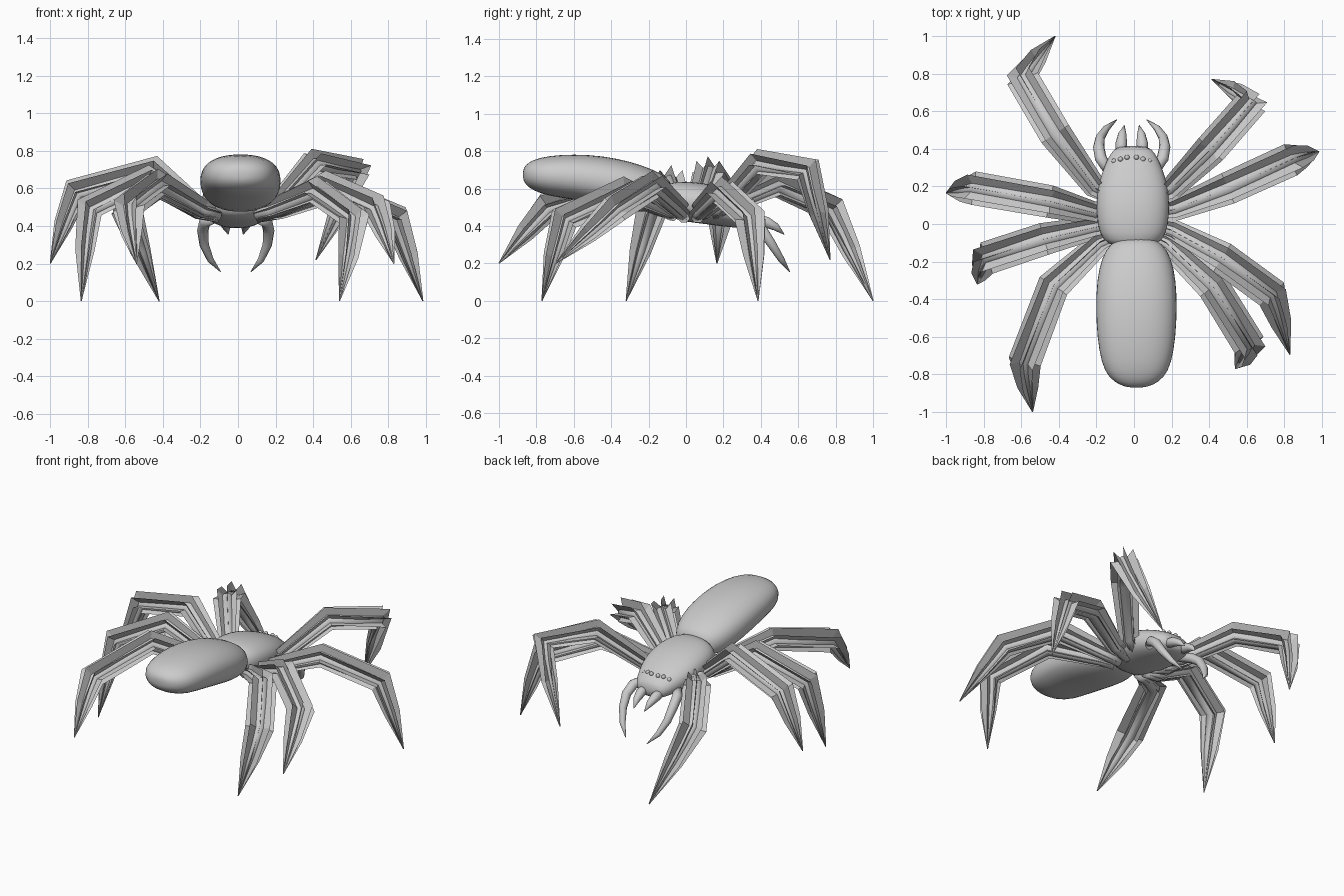
import bpy, math
from mathutils import Vector

if "Cube" in bpy.data.objects:
    bpy.data.objects.remove(bpy.data.objects["Cube"])


def make(name, verts, faces, smooth=True):
    me = bpy.data.meshes.new(name)
    me.from_pydata([tuple(v) for v in verts], [], faces)
    me.update()
    ob = bpy.data.objects.new(name, me)
    bpy.context.collection.objects.link(ob)
    for p in me.polygons:
        p.use_smooth = smooth
    return ob


def skin(rings, n):
    """Quads between rings of n points, with end caps."""
    faces = [(i * n + k, i * n + (k + 1) % n, (i + 1) * n + (k + 1) % n, (i + 1) * n + k)
             for i in range(rings - 1) for k in range(n)]
    faces.append(tuple(reversed(range(n))))
    faces.append(tuple(range((rings - 1) * n, rings * n)))
    return faces


def body(name, sections, cx, n=20, power=0.88):
    """Loft of rounded sections (y, z centre, half width, half height)."""
    verts = []
    for y, z, rx, rz in sections:
        for k in range(n):
            a = -2 * math.pi * k / n
            c, s = math.cos(a), math.sin(a)
            verts.append((cx + rx * math.copysign(abs(c) ** power, c), y,
                          z + rz * math.copysign(abs(s) ** power, s)))
    ob = make(name, verts, skin(len(sections), n))
    m = ob.modifiers.new("round", 'SUBSURF')
    m.levels = m.render_levels = 1
    return ob


def frames(path, side):
    """Up and side directions at each path point."""
    out = []
    for i, p in enumerate(path):
        t = (path[i + 1] - p).normalized() if i < len(path) - 1 else Vector()
        if i > 0:
            t = t + (p - path[i - 1]).normalized()
        t.normalize()
        u = side.cross(t).normalized()
        out.append((u, t.cross(u).normalized()))
    return out


def tube(name, path, radii, side, n=8):
    path = [Vector(p) for p in path]
    verts = []
    for p, r, (u, s) in zip(path, radii, frames(path, side)):
        for k in range(n):
            a = 2 * math.pi * (k + 0.5) / n
            verts.append(p + r * (u * math.cos(a) + s * math.sin(a)))
    return make(name, verts, skin(len(path), n))


# Abdomen and front body
body("abdomen", [(-0.872, 0.675, 0.03, 0.02), (-0.862, 0.674, 0.085, 0.05), (-0.82, 0.672, 0.15, 0.083),
                 (-0.74, 0.668, 0.19, 0.108), (-0.6, 0.663, 0.212, 0.123), (-0.45, 0.643, 0.219, 0.134),
                 (-0.3, 0.613, 0.214, 0.135), (-0.18, 0.588, 0.188, 0.117), (-0.1, 0.573, 0.14, 0.09),
                 (-0.075, 0.57, 0.07, 0.05)], 0.013)
body("head_body", [(-0.125, 0.54, 0.09, 0.06), (-0.09, 0.54, 0.165, 0.095), (0.0, 0.53, 0.192, 0.11),
                   (0.1, 0.52, 0.197, 0.11), (0.2, 0.5, 0.19, 0.105), (0.3, 0.475, 0.158, 0.088),
                   (0.38, 0.452, 0.12, 0.066), (0.418, 0.442, 0.08, 0.04)], -0.006)

# Curved fangs, short mouth cones and eyes, mirrored
for sx, tag in ((-1, "left"), (1, "right")):
    def at(x, y, z):
        return Vector((sx * x - 0.012, y, z))
    tube(tag + "_fang",
         [at(0.12, 0.28, 0.44), at(0.165, 0.35, 0.42), at(0.176, 0.41, 0.375), at(0.168, 0.46, 0.3),
          at(0.135, 0.51, 0.22), at(0.08, 0.555, 0.155)],
         [0.028, 0.032, 0.03, 0.025, 0.018, 0.002], Vector((1, 0, 0)), 10)
    tube(tag + "_mouth_cone",
         [at(0.055, 0.36, 0.435), at(0.056, 0.43, 0.42), at(0.05, 0.48, 0.395), at(0.04, 0.525, 0.355)],
         [0.032, 0.031, 0.022, 0.002], Vector((1, 0, 0)), 10)
    for i, (x, y, z) in enumerate([(0.095, 0.335, 0.515), (0.06, 0.345, 0.528), (0.025, 0.355, 0.53)]):
        bpy.ops.mesh.primitive_uv_sphere_add(segments=10, ring_count=6, radius=0.014, location=at(x, y, z))
        eye = bpy.context.object
        eye.name = f"{tag}_eye_{i + 1}"
        bpy.ops.object.shade_smooth()

# Legs: in-body root, base, first knee, second knee, tip
legs = {
    "right_leg_1": [(0.10, 0.14, 0.46), (0.2, 0.19, 0.49), (0.41, 0.40, 0.72), (0.62, 0.64, 0.69), (0.415, 0.77, 0.22)],
    "right_leg_2": [(0.10, 0.06, 0.45), (0.22, 0.08, 0.47), (0.50, 0.19, 0.57), (0.83, 0.34, 0.43), (0.985, 0.385, 0.0)],
    "right_leg_3": [(0.10, -0.01, 0.45), (0.21, -0.04, 0.48), (0.47, -0.18, 0.60), (0.73, -0.37, 0.48), (0.83, -0.695, 0.2)],
    "right_leg_4": [(0.10, -0.07, 0.46), (0.18, -0.11, 0.48), (0.42, -0.33, 0.57), (0.61, -0.64, 0.43), (0.54, -0.77, 0.0)],
    "left_leg_1": [(-0.10, 0.14, 0.46), (-0.21, 0.2, 0.49), (-0.42, 0.48, 0.61), (-0.59, 0.77, 0.48), (-0.42, 1.0, 0.0)],
    "left_leg_2": [(-0.10, 0.06, 0.45), (-0.22, 0.06, 0.49), (-0.45, 0.12, 0.68), (-0.85, 0.19, 0.57), (-1.0, 0.165, 0.2)],
    "left_leg_3": [(-0.10, -0.01, 0.45), (-0.21, -0.02, 0.47), (-0.48, -0.08, 0.63), (-0.78, -0.18, 0.48), (-0.835, -0.32, 0.0)],
    "left_leg_4": [(-0.10, -0.07, 0.46), (-0.19, -0.11, 0.48), (-0.43, -0.33, 0.61), (-0.58, -0.73, 0.49), (-0.54, -1.0, 0.2)],
}
FIN_ANGLES = [(0, 1.0), (42, 0.98), (-42, 0.98), (85, 0.92), (-85, 0.92), (135, 0.68), (-135, 0.68)]
for name, pts in legs.items():
    path = [Vector(p) for p in pts]
    path.insert(4, path[3].lerp(path[4], 0.45))
    out = path[3] - path[1]
    side = Vector((out.y, -out.x, 0)).normalized()
    # Flip so the frame's up direction points to the outside of the bend
    if side.cross(out).z < 0:
        side = -side
    tube(name + "_core", path, [0.035, 0.036, 0.045, 0.038, 0.027, 0.003], side)
    # Flat bristle fins radiating from the core
    reach = [0.045, 0.068, 0.095, 0.098, 0.066, 0.003]
    fr = frames(path, side)
    verts, faces = [], []
    for deg, scale in FIN_ANGLES:
        a = math.radians(deg)
        b = len(verts)
        for p, r, (u, s) in zip(path, reach, fr):
            d = u * math.cos(a) + s * math.sin(a)
            verts += [p, p + d * r * scale]
        for i in range(len(path) - 1):
            q = b + 2 * i
            faces.append((q, q + 2, q + 3, q + 1))
    make(name + "_fins", verts, faces, smooth=False)
